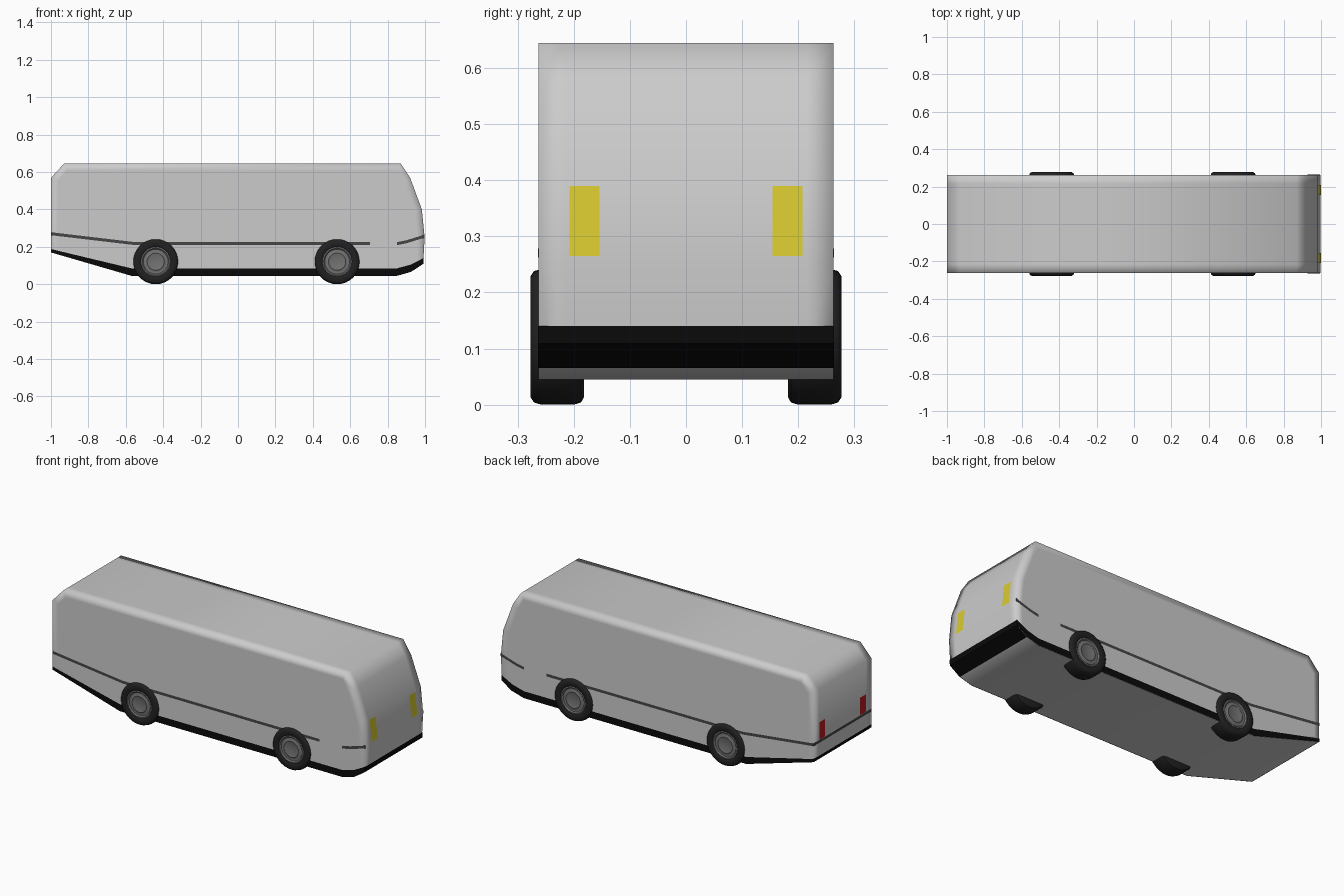
import bpy, bmesh, math
from mathutils import Vector

if "Cube" in bpy.data.objects:
    bpy.data.objects.remove(bpy.data.objects["Cube"])

W = 0.263  # half width of the body


def material(name, r, g, b):
    m = bpy.data.materials.new(name)
    m.diffuse_color = (r, g, b, 1)
    m.use_nodes = True
    m.node_tree.nodes["Principled BSDF"].inputs["Base Color"].default_value = m.diffuse_color
    return m


BLACK = material("black_trim", 0.003, 0.003, 0.003)
DARK = material("dark_stripe", 0.06, 0.06, 0.06)
RUBBER = material("rubber", 0.015, 0.015, 0.015)
RIM = material("rim_metal", 0.17, 0.17, 0.17)
YELLOW = material("yellow_light", 0.7, 0.6, 0.03)
RED = material("red_light", 0.5, 0.01, 0.015)


def make(name, bm, mat=None):
    me = bpy.data.meshes.new(name)
    bm.to_mesh(me)
    bm.free()
    ob = bpy.data.objects.new(name, me)
    bpy.context.collection.objects.link(ob)
    if mat:
        me.materials.append(mat)
    return ob


def ribbon(name, rail_a, rail_b, mat, outward):
    """Strip of quads between two rails, facing outward."""
    bm = bmesh.new()
    a = [bm.verts.new(p) for p in rail_a]
    b = [bm.verts.new(p) for p in rail_b]
    for i in range(len(a) - 1):
        f = bm.faces.new((a[i], a[i + 1], b[i + 1], b[i]))
        f.normal_update()
        if f.normal.dot(Vector(outward)) < 0:
            f.normal_flip()
    return make(name, bm, mat)


# Body: side profile swept across the width with support loops near the edges
profile = [(-0.999, 0.17), (-0.57, 0.045), (0.85, 0.045), (0.925, 0.066),
           (0.99, 0.11), (0.998, 0.25), (0.983, 0.40), (0.92, 0.57),
           (0.87, 0.645), (-0.93, 0.645), (-0.999, 0.57)]
bm = bmesh.new()
rings = [[bm.verts.new((x, y, z)) for x, z in profile] for y in (-W, -0.215, 0.215, W)]
n = len(profile)
for r0, r1 in zip(rings, rings[1:]):
    for i in range(n):
        j = (i + 1) % n
        bm.faces.new((r0[i], r0[j], r1[j], r1[i]))
caps = [bm.faces.new(rings[0]), bm.faces.new(rings[-1])]
bmesh.ops.recalc_face_normals(bm, faces=bm.faces)
bmesh.ops.inset_individual(bm, faces=caps, thickness=0.04)
bm.normal_update()
for f in bm.faces:
    f.smooth = True
for e in bm.edges:  # keep the underside crisp
    if len([f for f in e.link_faces if f.normal.z < -0.5]) == 1:
        e.smooth = False
make("body", bm)

# Skirt, side stripes: mirrored on both sides
skirt = [(-1.0, 0.188, 0.17), (-0.57, 0.085, 0.045), (0.85, 0.085, 0.045),
         (0.925, 0.105, 0.066), (0.992, 0.14, 0.11)]
stripe_long = [(-1.0, 0.27), (-0.55, 0.217), (0.705, 0.217)]
stripe_nose = [(0.85, 0.217), (0.9, 0.227), (0.998, 0.257)]
for s, side in ((-1, "right"), (1, "left")):
    y, out = s * (W + 0.0015), (0, s, 0)
    ribbon("skirt_" + side, [(x, y, t) for x, t, b in skirt],
           [(x, y, b) for x, t, b in skirt], BLACK, out)
    for name, line in (("side_stripe_", stripe_long), ("nose_stripe_", stripe_nose)):
        ribbon(name + side, [(x, y, z + 0.008) for x, z in line],
               [(x, y, z - 0.008) for x, z in line], DARK, out)


# Front bumper, rear skirt and rear stripe wrap across the ends
def across(name, line, mat, outward, y0=-W - 0.001, y1=W + 0.001):
    return ribbon(name, [(x, y0, z) for x, z in line], [(x, y1, z) for x, z in line], mat, outward)


across("front_skirt", [(0.927, 0.065), (0.992, 0.109), (0.994, 0.14)], BLACK, (1, 0, -0.5))
across("rear_skirt", [(-1, 0.17), (-1, 0.188)], BLACK, (-1, 0, 0))
across("rear_stripe", [(-1, 0.262), (-1, 0.278)], DARK, (-1, 0, 0))

# Lights
for s, side in ((-1, "right"), (1, "left")):
    c = s * 0.181
    across("headlight_" + side, [(0.999, 0.265), (0.986, 0.39)], YELLOW, (1, 0, 0), c - 0.027, c + 0.027)
    c = s * 0.186
    across("tail_light_" + side, [(-1.0, 0.28), (-1.0, 0.38)], RED, (-1, 0, 0), c - 0.027, c + 0.027)


# Wheels: lathed tyre and rim
def lathe(name, pts, cx, s, mat, segs=32):
    bm = bmesh.new()
    vs = [bm.verts.new((r, s * y, 0)) for r, y in pts]
    es = [bm.edges.new(p) for p in zip(vs, vs[1:])]
    bmesh.ops.spin(bm, geom=vs + es, cent=(0, 0, 0), axis=(0, 1, 0),
                   angle=math.tau, steps=segs)
    bmesh.ops.remove_doubles(bm, verts=bm.verts, dist=0.0002)
    bmesh.ops.recalc_face_normals(bm, faces=bm.faces)
    ob = make(name, bm, mat)
    if sum(p.normal.y * s * p.area for p in ob.data.polygons) < -1e-5:
        ob.data.flip_normals()
    ob.location = (cx, 0, 0.121)
    for p in ob.data.polygons:
        p.use_smooth = True
    ob.data.set_sharp_from_angle(angle=math.radians(40))
    return ob


tyre = [(0, 0.182), (0.108, 0.182), (0.117, 0.187), (0.121, 0.2), (0.121, 0.258),
        (0.117, 0.271), (0.108, 0.277), (0.085, 0.277), (0.078, 0.272), (0.076, 0.264), (0, 0.264)]
rim = [(0.079, 0.2725), (0.072, 0.274), (0.066, 0.268), (0.052, 0.267),
       (0.046, 0.271), (0.038, 0.268), (0, 0.267)]
for cx, end in ((-0.44, "rear"), (0.53, "front")):
    for s, side in ((-1, "right"), (1, "left")):
        lathe(f"{end}_tyre_{side}", tyre, cx, s, RUBBER)
        lathe(f"{end}_rim_{side}", rim, cx, s, RIM)
